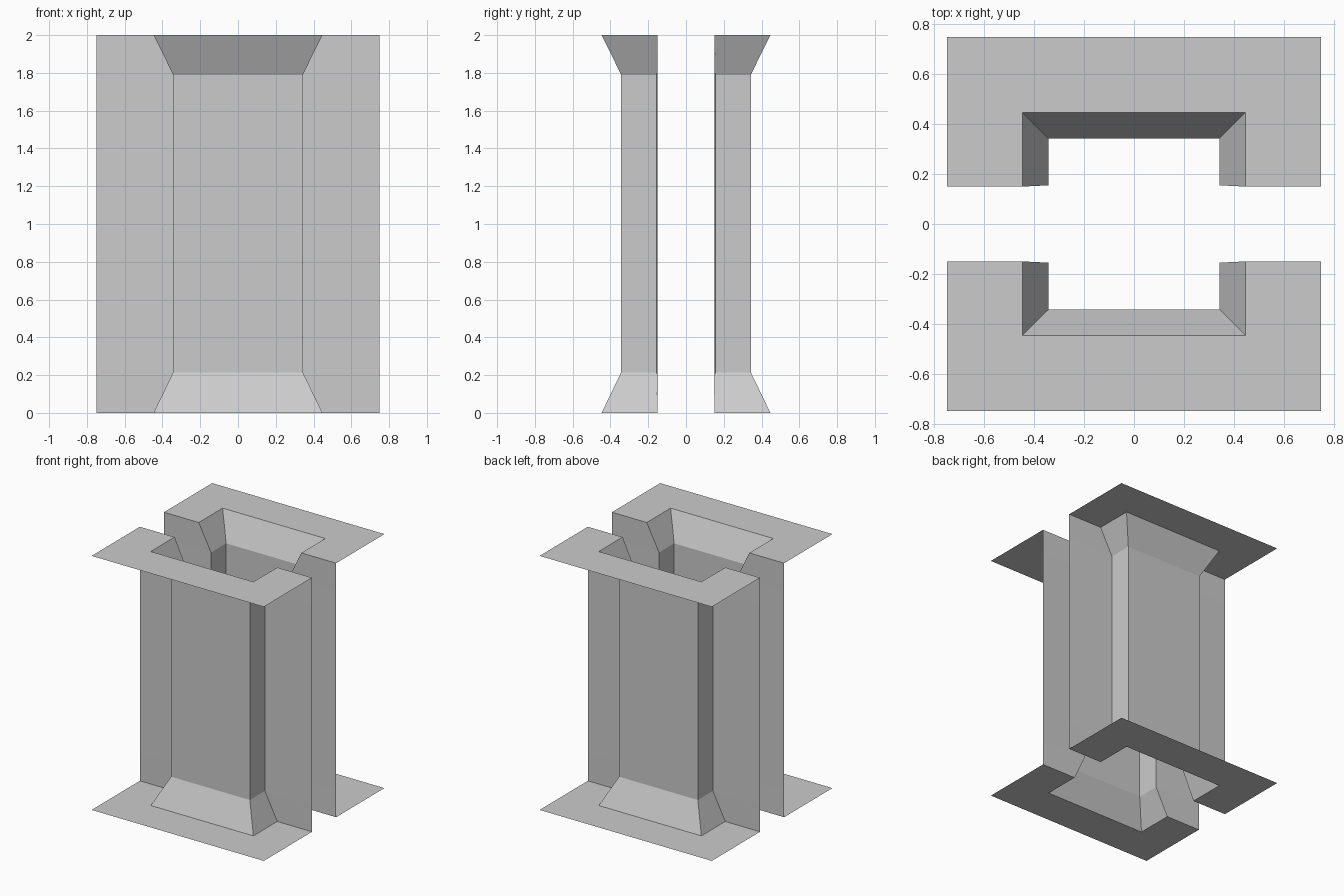
import bpy, bmesh

if "Cube" in bpy.data.objects:
    bpy.data.objects.remove(bpy.data.objects["Cube"])

OUT = 0.75   # half width of the plates
# (height, half width of the channel, y of the open side)
LEVELS = [(0.0, 0.447, 0.15), (0.215, 0.343, 0.155),
          (1.79, 0.343, 0.155), (2.0, 0.447, 0.15)]


def ring(bm, half, gap, z):
    """U-shaped row of four vertices, open towards the centre."""
    pts = [(-half, -gap), (-half, -half), (half, -half), (half, -gap)]
    return [bm.verts.new((x, y, z)) for x, y in pts]


def build_half(name, turn):
    bm = bmesh.new()
    inner = [ring(bm, a, g, z) for z, a, g in LEVELS]
    plates = [ring(bm, OUT, 0.15, z) for z in (0.0, 2.0)]

    # Channel wall, flared at both ends
    for lo, hi in zip(inner, inner[1:]):
        for i in range(3):
            bm.faces.new((lo[i], lo[i + 1], hi[i + 1], hi[i]))

    # Flat U-shaped plates at floor and top
    for i in range(3):
        bm.faces.new((plates[0][i], plates[0][i + 1], inner[0][i + 1], inner[0][i]))
        bm.faces.new((inner[3][i], inner[3][i + 1], plates[1][i + 1], plates[1][i]))

    # Side flanges following the flare
    for e in (0, 3):
        edge = [bm.verts.new((plates[0][e].co.x, -0.15, z)) for z, _, _ in LEVELS[1:3]]
        edge = [plates[0][e], *edge, plates[1][e]]
        for k in range(3):
            quad = [inner[k][e], edge[k], edge[k + 1], inner[k + 1][e]]
            bm.faces.new(quad if e == 3 else quad[::-1])

    # Turn by half a revolution for the back piece
    if turn:
        for v in bm.verts:
            v.co.x, v.co.y = -v.co.x, -v.co.y

    mesh = bpy.data.meshes.new(name)
    bm.to_mesh(mesh)
    bm.free()
    bpy.context.collection.objects.link(bpy.data.objects.new(name, mesh))


build_half("front_channel", False)
build_half("back_channel", True)
